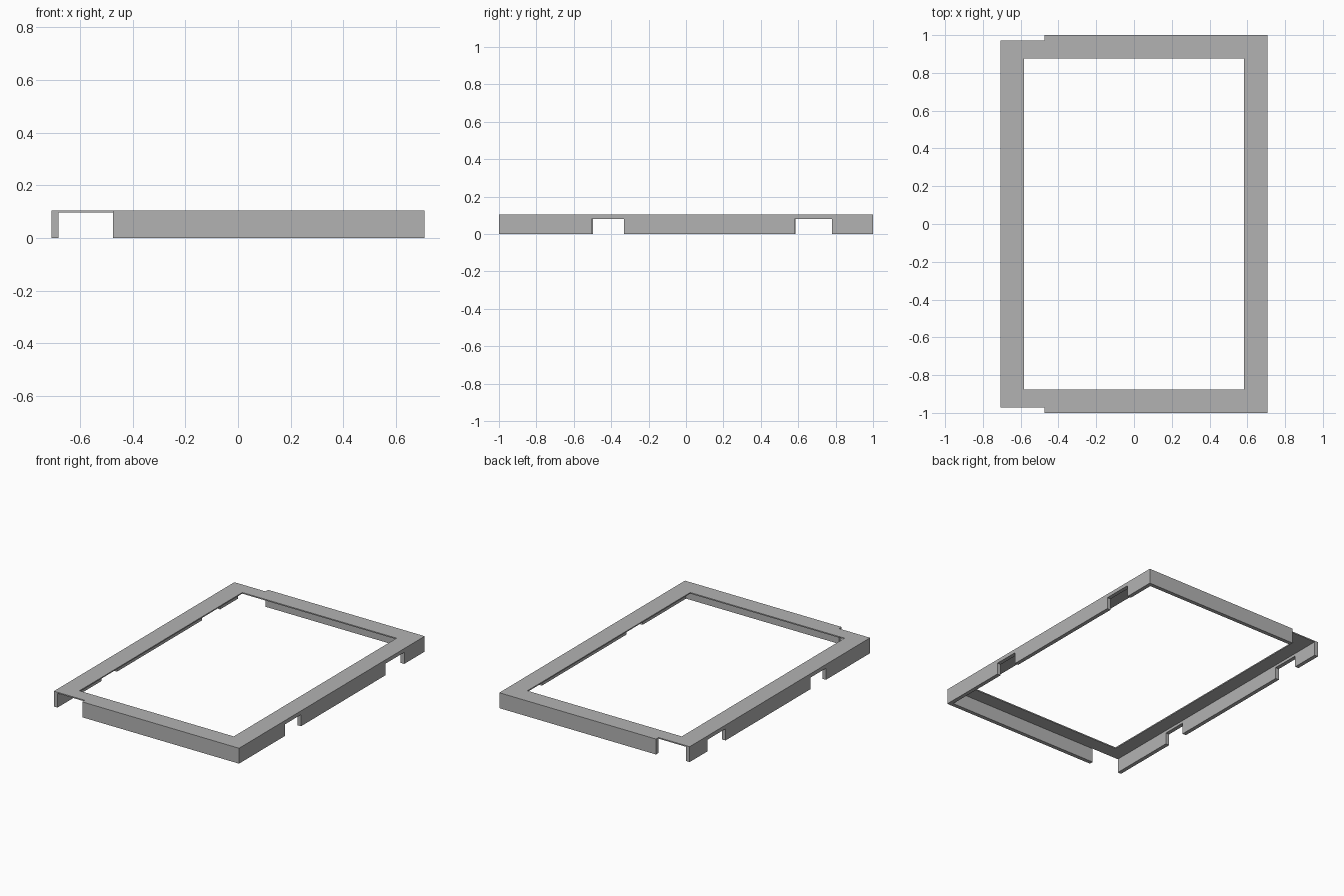
import bpy

cube = bpy.data.objects.get("Cube")
if cube:
    bpy.data.objects.remove(cube, do_unlink=True)

HALF_X, HALF_Y, HEIGHT = 0.708, 1.0, 0.105
WALL, PLATE = 0.027, 0.008
INNER_X, INNER_Y = HALF_X - WALL, HALF_Y - WALL
LOW, HIGH = -0.1, 0.3

grey = bpy.data.materials.new("plain grey")
grey.use_nodes = True
colour = (0.45, 0.45, 0.45, 1)
grey.diffuse_color = colour
grey.node_tree.nodes["Principled BSDF"].inputs["Base Color"].default_value = colour


def box(name, x, y, z):
    """Box spanning the given (low, high) ranges."""
    verts = [(a, b, c) for a in x for b in y for c in z]
    faces = [(0, 1, 3, 2), (4, 6, 7, 5), (0, 4, 5, 1),
             (2, 3, 7, 6), (0, 2, 6, 4), (1, 5, 7, 3)]
    mesh = bpy.data.meshes.new(name)
    mesh.from_pydata(verts, [], faces)
    mesh.materials.append(grey)
    obj = bpy.data.objects.new(name, mesh)
    bpy.context.collection.objects.link(obj)
    return obj


def cut(target, x, y, z):
    """Subtract a box from the target and discard the cutter."""
    cutter = box("cutter", x, y, z)
    cutter.hide_render = True
    mod = target.modifiers.new("cut", "BOOLEAN")
    mod.operation = "DIFFERENCE"
    mod.solver = "EXACT"
    mod.object = cutter
    bpy.context.view_layer.objects.active = target
    bpy.ops.object.modifier_apply(modifier=mod.name)
    bpy.data.objects.remove(cutter, do_unlink=True)


# Solid block hollowed from below, leaving a thin top plate and four walls
frame = box("cover_frame", (-HALF_X, HALF_X), (-HALF_Y, HALF_Y), (0, HEIGHT))
cut(frame, (-INNER_X, INNER_X), (-INNER_Y, INNER_Y), (LOW, HEIGHT - PLATE))

# Large window through the top plate
cut(frame, (-0.582, 0.582), (-0.877, 0.877), (LOW, HIGH))

# Open corners at the ends of the front and back walls
for side in (-1, 1):
    cut(frame, (-0.8, -0.474), sorted((side * 0.972, side * 1.1)), (LOW, HIGH))

# Notches in the long walls
for side, notches in ((1, ((-0.505, -0.332), (0.58, 0.78))),
                      (-1, ((-0.497, -0.332), (0.586, 0.78)))):
    for span in notches:
        cut(frame, sorted((side * 0.66, side * 0.8)), span, (LOW, 0.079))
